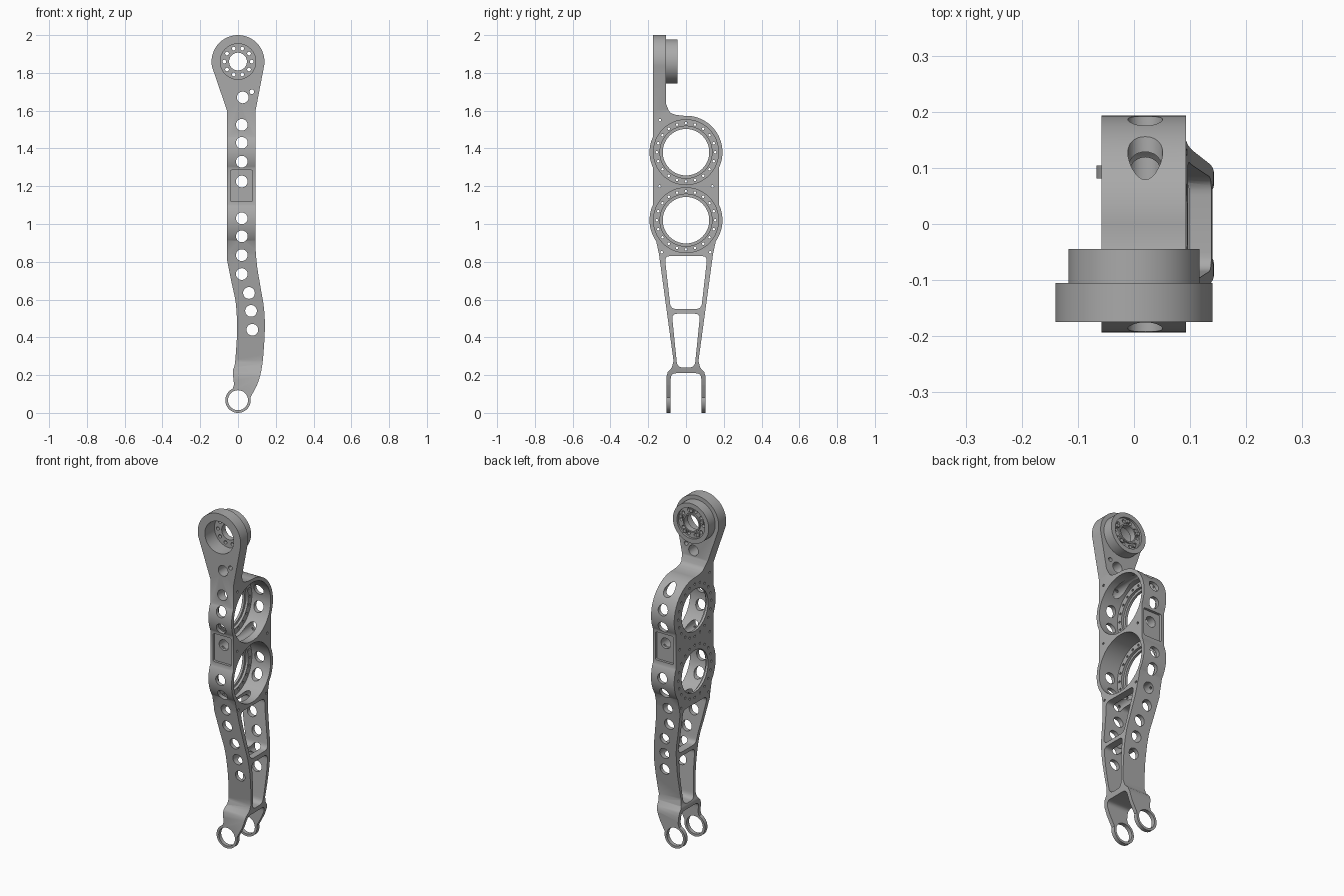
import bpy, bmesh
from math import sin, cos, radians, tau
from mathutils import Vector

cube = bpy.data.objects.get("Cube")
if cube:
    bpy.data.objects.remove(cube, do_unlink=True)

metal = bpy.data.materials.new("machined_grey")
metal.use_nodes = True
GREY = (0.4, 0.4, 0.4, 1)
metal.diffuse_color = GREY
metal.node_tree.nodes["Principled BSDF"].inputs["Base Color"].default_value = GREY


def arc(cx, cz, r, a, b, n=24):
    return [(cx + r * cos(radians(a + (b - a) * i / n)),
             cz + r * sin(radians(a + (b - a) * i / n))) for i in range(n + 1)]


def circle(cx, cz, r, n=48):
    return [(cx + r * cos(tau * i / n), cz + r * sin(tau * i / n)) for i in range(n)]


def spline(pts, n=5):
    """Smooth curve through points."""
    v = [Vector(p) for p in [pts[0]] + pts + [pts[-1]]]
    out = []
    for p, q, r, s in zip(v, v[1:], v[2:], v[3:]):
        for i in range(n):
            t = i / n
            out.append(tuple((2 * q + (r - p) * t + (2 * p - 5 * q + 4 * r - s) * t * t
                              + (3 * q - p - 3 * r + s) * t ** 3) / 2))
    return out + [pts[-1]]


def rounded(pts, rad, n=6):
    """Polygon with rounded corners."""
    v, out = [Vector(p) for p in pts], []
    for i, c in enumerate(v):
        a = c + (v[i - 1] - c).normalized() * rad
        b = c + (v[(i + 1) % len(v)] - c).normalized() * rad
        out += [tuple(a * (1 - t) ** 2 + c * 2 * t * (1 - t) + b * t * t)
                for t in (k / n for k in range(n + 1))]
    return out


def prisms(name, axis, items):
    """One object made of outlines extruded along X or Y; items are (outline, start, end)."""
    bm = bmesh.new()
    for pts, a, b in items:
        ends = []
        for d in (a, b):
            ends.append([bm.verts.new((d, p, q) if axis == "X" else (p, d, q)) for p, q in pts])
        bm.faces.new(ends[0])
        bm.faces.new(ends[1][::-1])
        for i in range(len(pts)):
            bm.faces.new((ends[0][i], ends[0][i - 1], ends[1][i - 1], ends[1][i]))
    bmesh.ops.recalc_face_normals(bm, faces=bm.faces)
    mesh = bpy.data.meshes.new(name)
    bm.to_mesh(mesh)
    bm.free()
    mesh.materials.append(metal)
    ob = bpy.data.objects.new(name, mesh)
    bpy.context.collection.objects.link(ob)
    return ob


def combine(ob, operation, axis, items):
    tool = prisms("cutter", axis, items)
    tool.hide_render = True
    mod = ob.modifiers.new("shape", "BOOLEAN")
    mod.operation, mod.solver, mod.object = operation, "EXACT", tool
    bpy.context.view_layer.objects.active = ob
    bpy.ops.object.modifier_apply(modifier=mod.name)
    bpy.data.objects.remove(tool, do_unlink=True)


CUPS = (1.02, 1.38)
HUB = 1.86
EYE = 0.067

# Side outline: fork, tapered arm, two round housings, offset head plate
lower = [(.104, -.02), (.104, .19), (.097, .215), (.075, .24), (.066, .275), (.143, .84)]
side = lower + arc(0, CUPS[0], .193, -35, 25) + arc(0, CUPS[1], .193, -25, 93, 40)
side += spline([(-.05, 1.577), (-.085, 1.592), (-.105, 1.635)])
side += [(-.105, 2.05), (-.175, 2.05)]
side += arc(0, CUPS[1], .193, 155, 205) + arc(0, CUPS[0], .193, 155, 215)
side += [(-y, z) for y, z in reversed(lower)]
link_body = prisms("link_body", "X", [(side, -.3, .3)])

# Front outline: eye end, curved arm, straight middle, round head
front = arc(0, EYE, .067, 115, 372, 40)
front += spline([(.1, .145), (.118, .2), (.132, .283), (.142, .44), (.138, .55),
                 (.122, .65), (.102, .77), (.093, .865)])
front += [(.093, 1.6)] + arc(0, HUB, .14, -12, 192, 40) + [(-.058, 1.6)]
front += spline([(-.058, .81), (-.034, .69), (-.011, .575), (-.005, .44), (-.01, .335),
                 (-.017, .257), (-.027, .22), (-.021, .15)])
combine(link_body, "INTERSECT", "Y", [(front, -.3, .3)])

# Bearing boss behind the head
combine(link_body, "UNION", "Y", [(circle(0, HUB, .117, 64), -.14, -.045)])

# Fork gap and arm windows
gap = [(-.081, -.1), (.081, -.1), (.081, .21), (-.081, .21)]
low_window = [(-.046, .24), (.046, .24), (.075, .525), (-.075, .525)]
high_window = [(-.081, .55), (.081, .55), (.113, .83), (-.113, .83)]
combine(link_body, "DIFFERENCE", "X",
        [(rounded(p, .03), -.4, .4) for p in (gap, low_window, high_window)])

# Housings: deep bore, bearing seat and through bore
for radius, floor in ((.172, -.03), (.138, -.044), (.123, -.3)):
    combine(link_body, "DIFFERENCE", "X",
            [(circle(0, z, radius, 64), floor, .3) for z in CUPS])

# Flange bolt holes and corner pin holes
bolts = [(circle(x, z, .007, 10), -.3, .3)
         for c in CUPS for x, z in circle(0, c, .154, 20)]
pins = [(-.138, 1.55), (-.14, 1.2), (.14, 1.2), (-.128, .85), (.128, .85)]
combine(link_body, "DIFFERENCE", "X",
        bolts + [(circle(y, z, .007, 10), -.3, .3) for y, z in pins])

# Rectangular pockets on both edges
pocket = rounded([(-.04, 1.12), (.077, 1.12), (.077, 1.285), (-.04, 1.285)], .008)
combine(link_body, "DIFFERENCE", "Y", [(pocket, -.3, -.16), (pocket, .16, .3)])

# Lightening holes and fork eyes
holes = [(.02, z) for z in (1.525, 1.43, 1.33, 1.225, 1.03, .935, .835, .735)]
holes += [(.025, 1.67), (.058, .635), (.069, .54), (.076, .44)]
drills = [(circle(x, z, .031, 32), -.3, .3) for x, z in holes]
drills += [(circle(.073, 1.7, .012, 16), -.3, .3), (circle(0, EYE, .053), -.3, .3)]
combine(link_body, "DIFFERENCE", "Y", drills)

# Head: front counterbore, shallow rear recess, centre bore and bolt circle
combine(link_body, "DIFFERENCE", "Y", [(circle(0, HUB, .094, 64), -.3, -.085),
                                       (circle(0, HUB, .09, 64), -.058, .1)])
combine(link_body, "DIFFERENCE", "Y",
        [(circle(0, HUB, .047), -.3, .3)]
        + [(circle(x, z, .01, 12), -.3, .3) for x, z in circle(0, HUB, .072, 10)])

# Small stops standing in the rear recess
stops = []
for i in range(5):
    x, z = circle(0, HUB, .072, 20)[i * 4 + 1]
    stops.append(([(x - .009, z - .009), (x + .009, z - .009),
                   (x + .009, z + .009), (x - .009, z + .009)], -.06, -.047))
hub_stops = prisms("hub_stops", "Y", stops)

# Raised rim around the centre bore
hub_rim = prisms("hub_rim", "Y", [(circle(0, HUB, .055), -.06, -.049)])
combine(hub_rim, "DIFFERENCE", "Y", [(circle(0, HUB, .047), -.3, .3)])

for ob in (link_body, hub_rim):
    bpy.ops.object.select_all(action="DESELECT")
    ob.select_set(True)
    bpy.context.view_layer.objects.active = ob
    bpy.ops.object.shade_smooth_by_angle(angle=radians(28))
